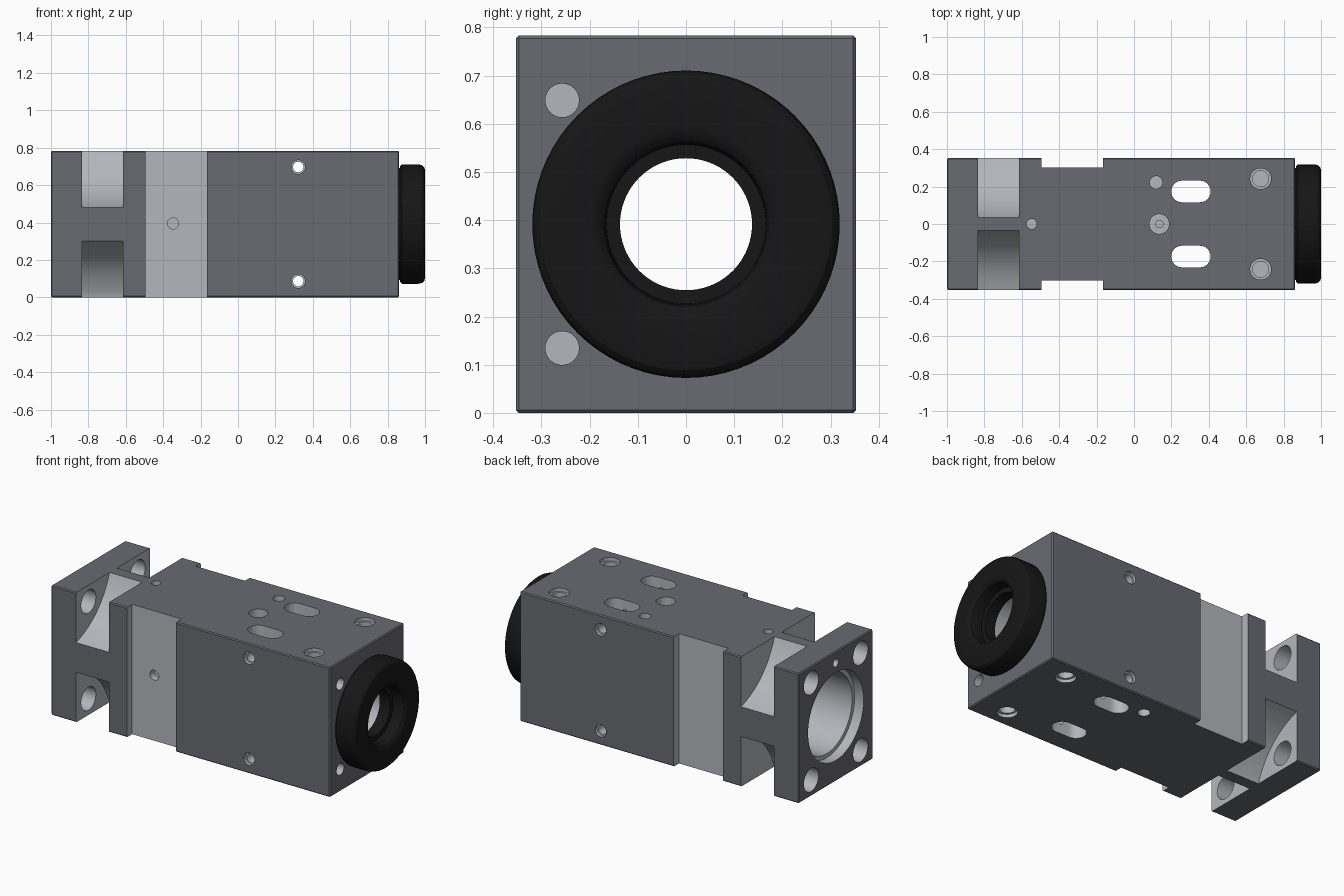
import bpy, bmesh, math
from mathutils import Matrix, Vector

if "Cube" in bpy.data.objects:
    bpy.data.objects.remove(bpy.data.objects["Cube"])

HY, H, CZ = 0.353, 0.783, 0.3915   # half width, height, axis height


def material(name, rgb):
    m = bpy.data.materials.new(name)
    m.diffuse_color = (*rgb, 1)
    m.use_nodes = True
    m.node_tree.nodes["Principled BSDF"].inputs["Base Color"].default_value = m.diffuse_color
    return m


DARK = material("dark_grey", (0.14, 0.145, 0.165))
BARE = material("bare_metal", (0.45, 0.47, 0.5))
BLACK = material("black", (0.008, 0.008, 0.008))


def make(name, bm, mat):
    bmesh.ops.recalc_face_normals(bm, faces=bm.faces[:])
    me = bpy.data.meshes.new(name)
    bm.to_mesh(me)
    bm.free()
    me.materials.append(mat)
    ob = bpy.data.objects.new(name, me)
    bpy.context.collection.objects.link(ob)
    return ob


def box(name, lo, hi, mat, bevel=0):
    bm = bmesh.new()
    lo, hi = Vector(lo), Vector(hi)
    bmesh.ops.create_cube(bm, size=1)
    for v in bm.verts:
        v.co = Vector([c * d for c, d in zip(v.co, hi - lo)]) + (lo + hi) / 2
    if bevel:
        bmesh.ops.bevel(bm, geom=bm.edges[:], offset=bevel, segments=1, affect='EDGES')
    return make(name, bm, mat)


def prism(name, pts, a, b, to_world):
    """Extrude a closed 2D outline from a to b."""
    bm = bmesh.new()
    f = bm.faces.new([bm.verts.new(to_world(u, v, a)) for u, v in pts])
    shift = Vector(to_world(0, 0, b)) - Vector(to_world(0, 0, a))
    new = bmesh.ops.extrude_face_region(bm, geom=[f])
    bmesh.ops.translate(bm, vec=shift, verts=[g for g in new['geom'] if isinstance(g, bmesh.types.BMVert)])
    return make(name, bm, BARE)


cutters = []


def hole(start, end, r, segs=32):
    """Round cutter between two points."""
    a, b = Vector(start), Vector(end)
    bm = bmesh.new()
    rot = (b - a).to_track_quat('Z', 'Y').to_matrix().to_4x4()
    bmesh.ops.create_cone(bm, cap_ends=True, segments=segs, radius1=r, radius2=r,
                          depth=(b - a).length, matrix=Matrix.Translation((a + b) / 2) @ rot)
    cutters.append(make("hole_cutter", bm, BARE))


# Main housing block
body = box("housing", (-1, -HY, 0), (0.862, HY, H), DARK, 0.006)

# Side grooves
for s in (-1, 1):
    ys = sorted((s * 0.302, s * 0.5))
    cutters.append(box("groove_cutter", (-0.495, ys[0], -0.1), (-0.165, ys[1], 0.9), BARE))

# Curved corner pockets behind the mounting flange
A, B = Vector((HY, 0.09)), Vector((0.035, CZ))
inward = Vector((-(B - A).y, (B - A).x)).normalized()
if inward.dot(A) > 0:
    inward = -inward
arc = [A + (B - A) * t + inward * 0.22 * t * (1 - t) for t in [i / 16 for i in range(17)]]
outline = [(0.5, 0.09)] + [tuple(p) for p in arc] + [(0.035, 0.5), (0.5, 0.5)]
for sy in (-1, 1):
    for sz in (-1, 1):
        cutters.append(prism("pocket_cutter", outline, -0.833, -0.615,
                             lambda u, v, x: (x, sy * u, CZ + sz * v)))
        # Flange screw holes
        hole((-1.1, sy * 0.235, CZ + sz * 0.293), (-0.8, sy * 0.235, CZ + sz * 0.293), 0.07)

# Central bore, stepped
hole((-1.1, 0, CZ), (-0.94, 0, CZ), 0.265, 64)
hole((-1.05, 0, CZ), (-0.2, 0, CZ), 0.24, 64)
hole((-0.3, 0, CZ), (1.0, 0, CZ), 0.15, 64)

# Flange pin hole, front groove hole and right-end holes
hole((-1.1, 0, 0.715), (-0.9, 0, 0.715), 0.024)
hole((-0.347, -0.4, 0.395), (-0.347, -0.26, 0.395), 0.03)
for sz in (-1, 1):
    hole((0.9, -0.257, CZ + sz * 0.257), (0.81, -0.257, CZ + sz * 0.257), 0.035)
    # Cross holes with shallow counterbores
    z = CZ + sz * 0.305
    hole((0.322, -0.5, z), (0.322, 0.5, z), 0.028)
    for s in (-1, 1):
        hole((0.322, s * 0.5, z), (0.322, s * 0.335, z), 0.037)

# Top and bottom holes
hole((-0.547, 0, 0.9), (-0.547, 0, 0.71), 0.027)
hole((0.135, 0, 0.9), (0.135, 0, 0.69), 0.053)
hole((0.135, 0, 0.75), (0.135, 0, 0.65), 0.02)
for outer, inner in ((0.9, 0.53), (-0.1, 0.253)):
    hole((0.118, 0.222, outer), (0.118, 0.222, inner), 0.034)
    for s in (-1, 1):
        hole((0.677, s * 0.242, outer), (0.677, s * 0.242, inner), 0.043)
        face = H - 0.02 if outer > 0 else 0.02
        hole((0.677, s * 0.242, outer), (0.677, s * 0.242, face), 0.056)

# Through slots
for s in (-1, 1):
    pts = []
    for cx, start in ((0.352, -90), (0.257, 90)):
        for i in range(13):
            a = math.radians(start + 15 * i)
            pts.append((cx + 0.058 * math.cos(a), s * 0.174 + 0.058 * math.sin(a)))
    cutters.append(prism("slot_cutter", pts, -0.1, 0.9, lambda u, v, z: (u, v, z)))

# Apply all cuts
bpy.context.view_layer.objects.active = body
for c in cutters:
    m = body.modifiers.new("cut", 'BOOLEAN')
    m.operation, m.solver, m.object = 'DIFFERENCE', 'EXACT', c
    m.material_mode = 'TRANSFER'
    bpy.ops.object.modifier_apply(modifier=m.name)
for c in cutters:
    bpy.data.objects.remove(c)

# Black lens ring, revolved about x
profile = [(0.85, 0.137), (0.85, 0.3), (0.867, 0.3), (0.867, 0.31), (0.876, 0.319), (0.965, 0.319),
           (0.985, 0.314), (0.996, 0.303), (1.0, 0.288), (1.0, 0.2), (0.996, 0.184), (0.985, 0.172),
           (0.965, 0.167), (0.92, 0.165), (0.92, 0.137)]
bm = bmesh.new()
N = 72
rings = []
for i in range(N):
    a = 2 * math.pi * i / N
    rings.append([bm.verts.new((x, r * math.cos(a), CZ + r * math.sin(a))) for x, r in profile])
for i in range(N):
    p, q = rings[i], rings[(i + 1) % N]
    for j in range(len(profile)):
        k = (j + 1) % len(profile)
        bm.faces.new((p[j], p[k], q[k], q[j]))
ring = make("lens_ring", bm, BLACK)

# Smooth the curved walls, keep edges sharp
for ob in (body, ring):
    bpy.ops.object.select_all(action='DESELECT')
    ob.select_set(True)
    bpy.context.view_layer.objects.active = ob
    bpy.ops.object.shade_smooth_by_angle(angle=math.radians(30))
